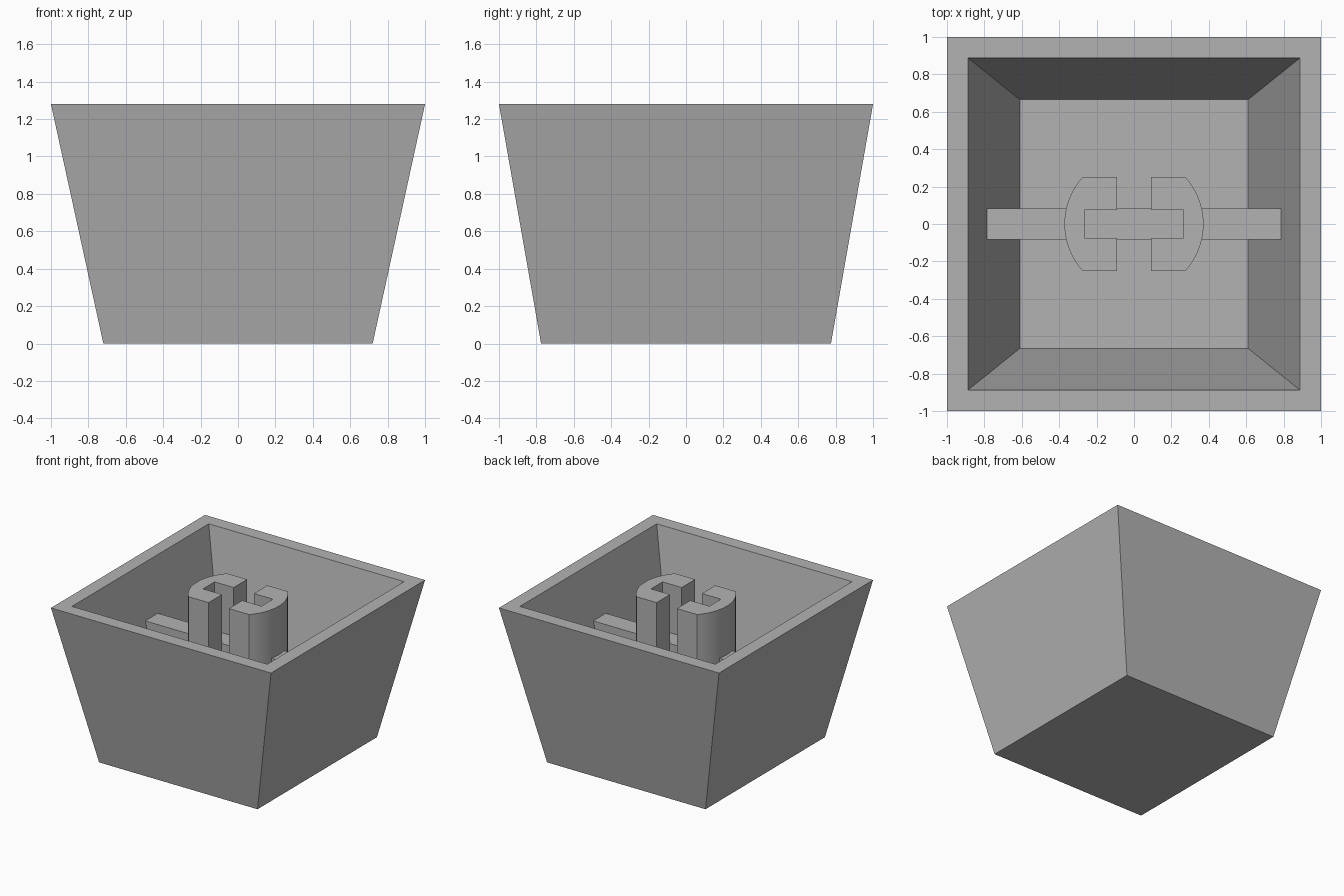
import bpy
import bmesh
from math import asin, cos, sin, radians

if "Cube" in bpy.data.objects:
    bpy.data.objects.remove(bpy.data.objects["Cube"], do_unlink=True)

grey = bpy.data.materials.new("plain grey")
grey.use_nodes = True
grey.diffuse_color = (0.45, 0.45, 0.45, 1)
grey.node_tree.nodes["Principled BSDF"].inputs["Base Color"].default_value = grey.diffuse_color

HEIGHT, FLOOR, BAR_TOP = 1.28, 0.19, 0.88
SLOT, BAR = 0.075, 0.082


def loft(name, rings):
    """Skin a stack of matching point loops and cap both ends."""
    bm = bmesh.new()
    loops = [[bm.verts.new(p) for p in ring] for ring in rings]
    count = len(loops[0])
    for low, high in zip(loops, loops[1:]):
        for i in range(count):
            j = (i + 1) % count
            bm.faces.new((low[i], low[j], high[j], high[i]))
    bm.faces.new(loops[0][::-1])
    bm.faces.new(loops[-1])
    bmesh.ops.recalc_face_normals(bm, faces=bm.faces)
    mesh = bpy.data.meshes.new(name)
    bm.to_mesh(mesh)
    bm.free()
    mesh.materials.append(grey)
    obj = bpy.data.objects.new(name, mesh)
    bpy.context.collection.objects.link(obj)
    return obj


def rectangle(x, y, z):
    return [(-x, -y, z), (x, -y, z), (x, y, z), (-x, y, z)]


# Tapered open shell with a rim and an inner floor
loft("shell", [
    rectangle(0.72, 0.775, 0),
    rectangle(1, 1, HEIGHT),
    rectangle(0.888, 0.888, HEIGHT),
    rectangle(0.61, 0.665, FLOOR),
])

# Cross rib, its slanted ends sunk slightly into the side walls
loft("cross_rib", [
    rectangle(0.62, BAR, FLOOR - 0.01),
    rectangle(0.797, BAR, BAR_TOP),
])

# Two C-shaped stem halves with rounded outer sides
radius, half_depth = 0.372, 0.25
sweep = asin(half_depth / radius)
steps = 16
for side, name in ((1, "left_stem"), (-1, "right_stem")):
    angles = [sweep * (2 * i / steps - 1) for i in range(steps + 1)]
    outline = [(radius * cos(a), radius * sin(a)) for a in angles]
    outline += [(0.092, half_depth), (0.092, SLOT), (0.265, SLOT),
                (0.265, -SLOT), (0.092, -SLOT), (0.092, -half_depth)]
    stem = loft(name, [[(side * x, y, z) for x, y in outline]
                       for z in (FLOOR - 0.01, HEIGHT)])
    bpy.ops.object.select_all(action="DESELECT")
    stem.select_set(True)
    bpy.context.view_layer.objects.active = stem
    bpy.ops.object.shade_smooth_by_angle(angle=radians(30))
